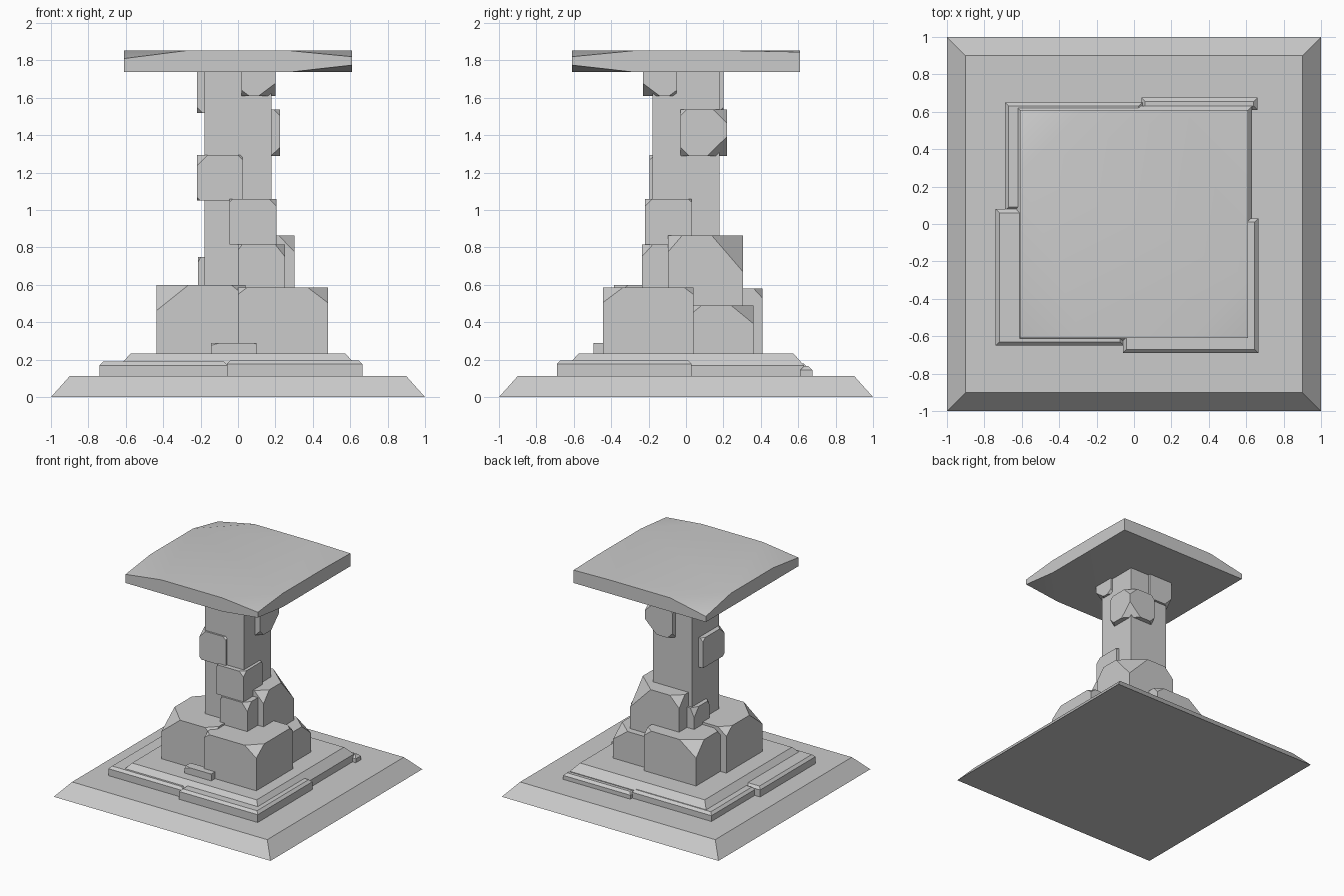
import bpy, bmesh, math
from mathutils import Vector

if "Cube" in bpy.data.objects:
    bpy.data.objects.remove(bpy.data.objects["Cube"])


def hull(name, points, angle=35):
    """Convex solid around the given points, smooth with sharp edges kept."""
    bm = bmesh.new()
    for p in points:
        bm.verts.new(p)
    bmesh.ops.remove_doubles(bm, verts=bm.verts[:], dist=0.0005)
    res = bmesh.ops.convex_hull(bm, input=bm.verts[:])
    loose = [v for v in bm.verts if not v.link_faces]
    bmesh.ops.delete(bm, geom=loose, context='VERTS')
    bmesh.ops.dissolve_limit(bm, angle_limit=0.01, verts=bm.verts[:], edges=bm.edges[:])
    bmesh.ops.recalc_face_normals(bm, faces=bm.faces[:])
    me = bpy.data.meshes.new(name)
    bm.to_mesh(me)
    bm.free()
    ob = bpy.data.objects.new(name, me)
    bpy.context.collection.objects.link(ob)
    bpy.ops.object.select_all(action='DESELECT')
    bpy.context.view_layer.objects.active = ob
    ob.select_set(True)
    bpy.ops.object.shade_smooth_by_angle(angle=math.radians(angle))
    return ob


def square(half, z):
    return [(sx * half, sy * half, z) for sx in (-1, 1) for sy in (-1, 1)]


def rock(name, x, y, z, top=0.0, bottom=0.0):
    """Box whose outer corner is chipped most; top/bottom are chip sizes (0-0.5)."""
    size = Vector((x[1] - x[0], y[1] - y[0], z[1] - z[0]))
    outer = (int(sum(x) > 0), int(sum(y) > 0))
    pts = []
    for i in (0, 1):
        for j in (0, 1):
            for k in (0, 1):
                amount = top if k else bottom
                matches = (i == outer[0]) + (j == outer[1])
                amount *= (0.15, 0.45, 1.0)[matches]
                corner = Vector((x[i], y[j], z[k]))
                inward = ((1, -1)[i], (1, -1)[j], (1, -1)[k])
                for a in range(3):
                    p = corner.copy()
                    p[a] += inward[a] * size[a] * amount
                    pts.append(p)
    return hull(name, pts)


# Plinth and stepped tiers
hull("base_slab", square(1.0, 0) + square(0.9, 0.112), 30)
hull("upper_step", square(0.63, 0.1) + square(0.63, 0.17) + square(0.575, 0.233), 30)

# Edging stones around the step
for name, x, y, h in [
    ("edging_front_left", (-0.74, -0.055), (-0.65, 0.08), 0.19),
    ("edging_front_right", (-0.06, 0.665), (-0.69, 0.03), 0.197),
    ("edging_back_left", (-0.69, 0.045), (0.07, 0.65), 0.18),
    ("edging_back_right", (0.04, 0.66), (0.61, 0.675), 0.165),
]:
    # top edges slightly pulled in
    b = [(a, c, 0.1) for a in x for c in y]
    m = [(a, c, h - 0.02) for a in x for c in y]
    t = [(a, c, h) for a in (x[0] + 0.02, x[1] - 0.02) for c in (y[0] + 0.02, y[1] - 0.02)]
    hull(name, b + m + t)

# Column
hull("column", square(0.18, 0.2) + square(0.18, 1.75), 30)

# Piled boulders and stones set into the column
rocks = [
    # name, x, y, z, top chip, bottom chip
    ("boulder_front_right", (0.0, 0.48), (-0.445, 0.04), (0.22, 0.585), 0.22, 0),
    ("boulder_front_left", (-0.435, 0.04), (-0.385, 0.09), (0.22, 0.6), 0.36, 0),
    ("boulder_back_left", (-0.38, 0.1), (0.08, 0.41), (0.22, 0.58), 0.32, 0),
    ("boulder_back_right", (0.05, 0.42), (0.03, 0.36), (0.22, 0.49), 0.36, 0),
    ("middle_boulder", (-0.15, 0.302), (-0.095, 0.305), (0.4, 0.865), 0.42, 0),
    ("middle_stone_front", (0.0, 0.25), (-0.235, 0.05), (0.5, 0.815), 0.2, 0),
    ("upper_stone_front", (-0.045, 0.205), (-0.22, 0.03), (0.815, 1.06), 0.16, 0),
    ("small_stone_left", (-0.215, -0.1), (0.0, 0.2), (0.5, 0.75), 0.3, 0),
    ("side_stone_left", (-0.22, 0.025), (-0.195, 0.09), (1.05, 1.295), 0.24, 0.08),
    ("side_stone_right", (-0.03, 0.225), (-0.03, 0.22), (1.29, 1.537), 0.3, 0.42),
    ("top_stone_front", (0.02, 0.2), (-0.23, -0.05), (1.61, 1.745), 0, 0.5),
    ("top_stone_back", (-0.22, 0.0), (0.0, 0.2), (1.52, 1.745), 0, 0.3),
    ("loose_stone", (-0.145, 0.1), (-0.495, -0.42), (0.22, 0.29), 0.2, 0),
]
for r in rocks:
    rock(*r)

# Cap slab: three corners worn down, one underside corner worn up
e, lo, hi, c = 0.61, 1.738, 1.852, 0.28
cap = [(-e, -e, lo), (-e, e, lo), (e, e, lo), (e, -e, 1.775), (c, -e, lo), (e, -c, lo)]
cap += [(-e, -e, 1.81), (e, -e, 1.82), (-e, e, 1.785), (e, e, 1.845)]
for s in (-1, 1):
    for q in (-c, c):
        cap += [(q, s * e, hi), (s * e, q, hi)]
hull("cap_slab", cap, 30)
